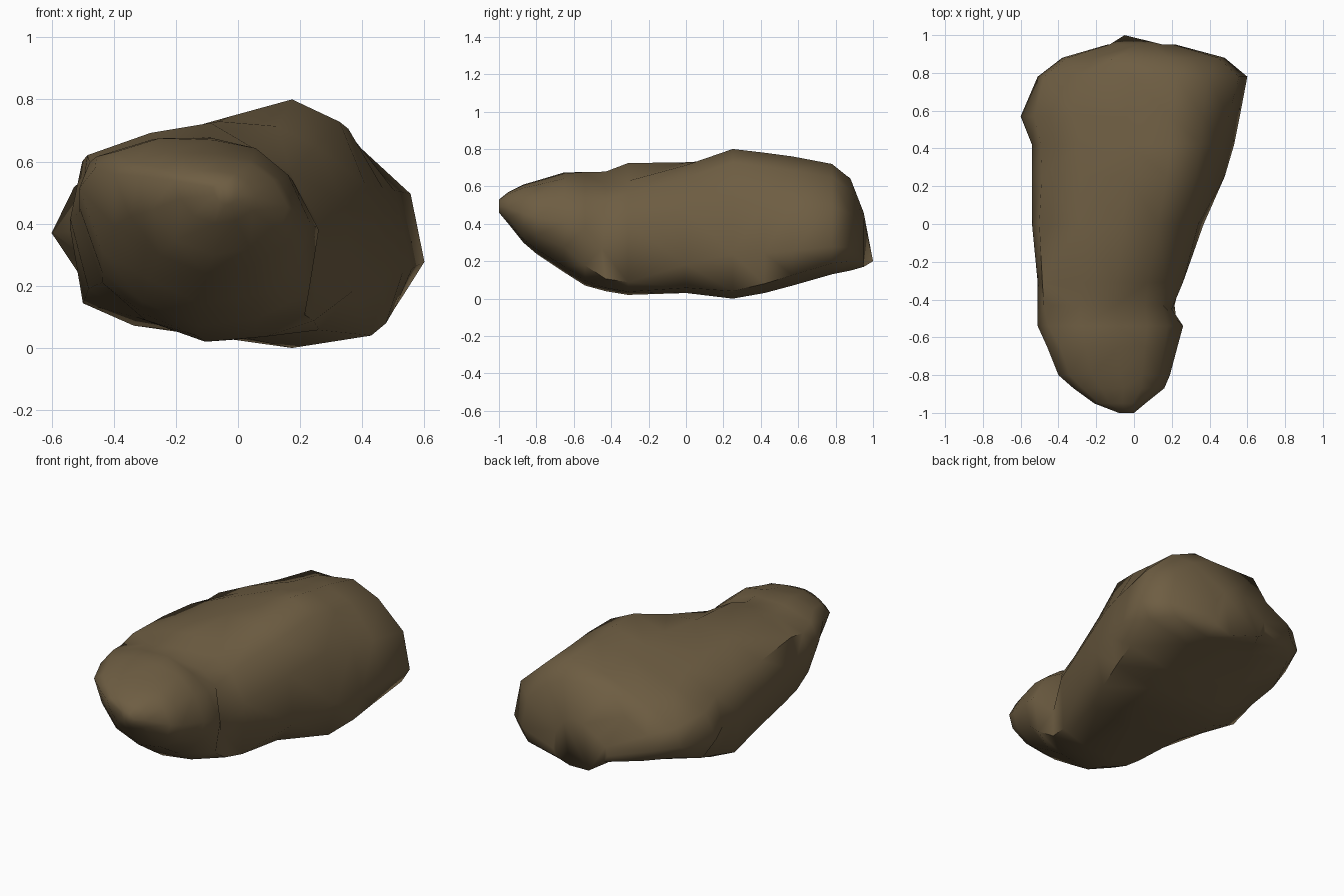
import bpy
import bmesh
import math
from mathutils import Vector

default_cube = bpy.data.objects.get("Cube")
if default_cube:
    bpy.data.objects.remove(default_cube, do_unlink=True)

# Outline shapes of the boulder, as fractions of each slice's width and height
NOSE = [(0, .82), (.1, .92), (.3, 1), (.55, .99), (.75, .94), (.9, .78),
        (1, .5), (.95, .25), (.75, .06), (.5, 0), (.25, .15), (.09, .47)]
NECK = [(0, .6), (.03, .86), (.3, .96), (.55, 1), (.76, .84), (.88, .75),
        (1, .52), (.97, .07), (.75, .02), (.5, 0), (.28, .1), (.1, .28)]
MIDDLE = [(0, .48), (.05, .73), (.25, .84), (.5, .93), (.7, 1), (.85, .91),
          (.93, .66), (1, .3), (.95, .05), (.7, 0), (.2, .09), (.04, .18)]
TAIL = [(0, .42), (.03, .6), (.2, .76), (.45, .94), (.66, 1), (.81, .88),
        (.96, .62), (1, .25), (.95, .1), (.7, 0), (.3, .17), (.06, .28)]

# The depth at which each outline applies in full
OUTLINES = [(-.65, NOSE), (-.38, NECK), (.25, MIDDLE), (.77, TAIL)]

# Slices from front to back: depth, right edge, left edge, bottom, top
SLICES = [
    (-1, -.08, 0, .46, .53),
    (-.95, -.21, .06, .4, .57),
    (-.87, -.32, .16, .3, .61),
    (-.8, -.4, .19, .24, .63),
    (-.65, -.46, .23, .14, .675),
    (-.54, -.51, .26, .07, .68),
    (-.43, -.51, .24, .04, .68),
    (-.31, -.51, .265, .02, .73),
    (0, -.54, .38, .03, .76),
    (.25, -.54, .48, 0, .8),
    (.42, -.54, .53, .03, .78),
    (.57, -.57, .56, .07, .76),
    (.78, -.51, .6, .13, .72),
    (.88, -.38, .48, .15, .64),
    (.95, -.14, .22, .17, .46),
]

# Knobs and hollows: the nearest corner is moved from one place to the other
CHIPS = [
    ((-.57, .57, .37), (-.6, .57, .37)),
    ((-.03, .95, .2), (-.05, 1, .2)),
    ((0, .88, .62), (-.12, .87, .65)),
    ((.24, -.43, .37), (.2, -.45, .27)),
]


def outline_at(depth):
    """Mix the two nearest outlines for a depth along the boulder."""
    if depth <= OUTLINES[0][0]:
        return [Vector(p) for p in NOSE]
    for (start, first), (end, second) in zip(OUTLINES, OUTLINES[1:]):
        if depth <= end:
            amount = (depth - start) / (end - start)
            return [Vector(a).lerp(Vector(b), amount)
                    for a, b in zip(first, second)]
    return [Vector(p) for p in TAIL]


def make_material(name, colour):
    material = bpy.data.materials.new(name)
    material.use_nodes = True
    material.diffuse_color = colour
    shader = next(n for n in material.node_tree.nodes if n.type == "BSDF_PRINCIPLED")
    shader.inputs["Base Color"].default_value = colour
    shader.inputs["Roughness"].default_value = .9
    return material


def build_boulder():
    bm = bmesh.new()
    rings = []
    for depth, right, left, bottom, top in SLICES:
        rings.append([
            bm.verts.new((right + (left - right) * p.x, depth,
                          bottom + (top - bottom) * p.y))
            for p in outline_at(depth)])

    # Skin between neighbouring slices
    for front, back in zip(rings, rings[1:]):
        count = len(front)
        for i in range(count):
            j = (i + 1) % count
            bm.faces.new((front[i], front[j], back[j], back[i]))

    # Close both ends
    for ring in (rings[0], rings[-1]):
        bm.faces.new(ring)

    # Chip the surface
    for place, target in CHIPS:
        corner = min(bm.verts, key=lambda v: (v.co - Vector(place)).length)
        corner.co = target

    bmesh.ops.triangulate(bm, faces=bm.faces[:])
    bmesh.ops.recalc_face_normals(bm, faces=bm.faces[:])
    mesh = bpy.data.meshes.new("boulder")
    bm.to_mesh(mesh)
    bm.free()
    boulder = bpy.data.objects.new("boulder", mesh)
    bpy.context.collection.objects.link(boulder)
    return boulder


boulder = build_boulder()
boulder.data.materials.append(make_material("brown stone", (.155, .11, .055, 1)))

# Soft shading with only the hardest ridges kept sharp
bpy.ops.object.select_all(action="DESELECT")
boulder.select_set(True)
bpy.context.view_layer.objects.active = boulder
bpy.ops.object.shade_smooth_by_angle(angle=math.radians(60))
